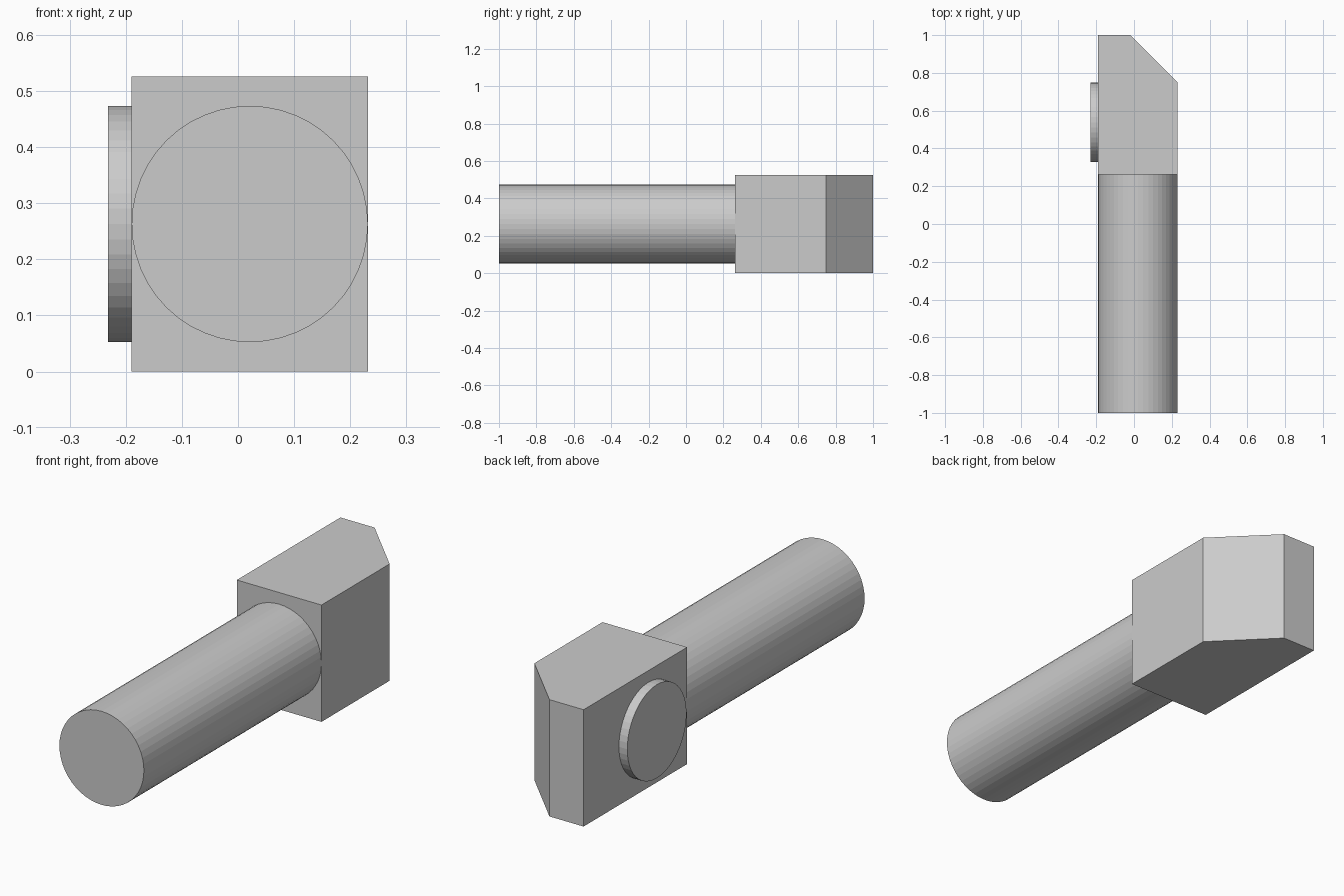
import bpy, bmesh
from math import pi
from mathutils import Matrix

if "Cube" in bpy.data.objects:
    bpy.data.objects.remove(bpy.data.objects["Cube"])

RADIUS = 0.2105
MID_Z = 0.263


def finish(name, bm):
    bmesh.ops.recalc_face_normals(bm, faces=bm.faces)
    mesh = bpy.data.meshes.new(name)
    bm.to_mesh(mesh)
    bm.free()
    bpy.context.collection.objects.link(bpy.data.objects.new(name, mesh))


def cylinder(name, center, depth, angle, axis):
    bm = bmesh.new()
    matrix = Matrix.Translation(center) @ Matrix.Rotation(angle, 4, axis)
    bmesh.ops.create_cone(bm, cap_ends=True, segments=48, radius1=RADIUS,
                          radius2=RADIUS, depth=depth, matrix=matrix)
    finish(name, bm)


# Head block: plan outline with one chamfered corner, extruded upward
outline = [(-0.19, 0.263), (0.2316, 0.263), (0.2316, 0.748), (-0.02, 1), (-0.19, 1)]
bm = bmesh.new()
base = bm.faces.new([bm.verts.new((x, y, 0)) for x, y in outline])
top = bmesh.ops.extrude_face_region(bm, geom=[base], use_keep_orig=True)["geom"]
bmesh.ops.translate(bm, vec=(0, 0, 2 * MID_Z),
                    verts=[v for v in top if isinstance(v, bmesh.types.BMVert)])
finish("head_block", bm)

# Long round shaft running forward from the block
cylinder("shaft", (0.021, -0.3685, MID_Z), 1.263, pi / 2, 'X')

# Short round boss on the left side of the block
cylinder("side_boss", (-0.2108, 0.538, MID_Z), 0.0416, pi / 2, 'Y')
